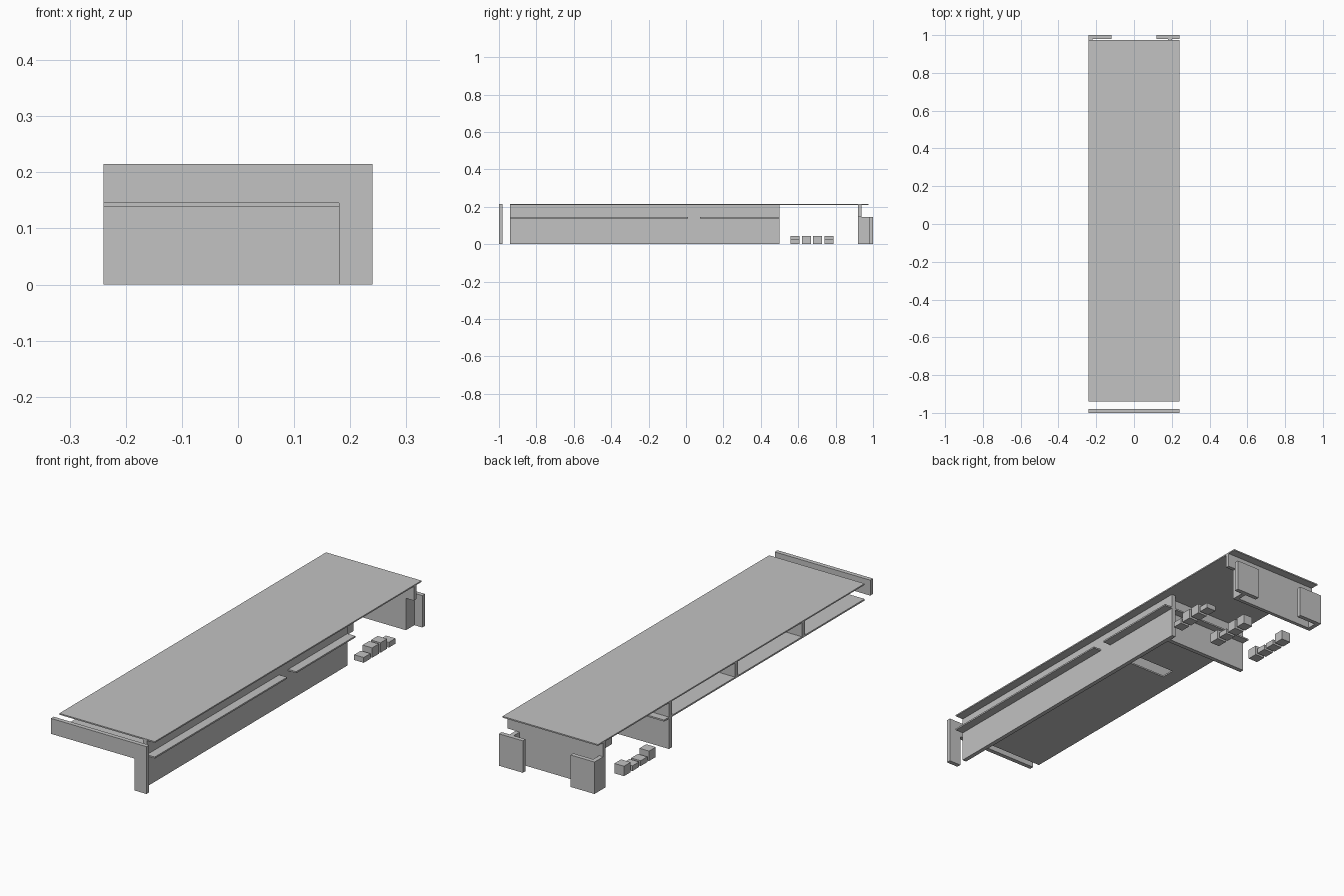
import bpy

cube = bpy.data.objects.get("Cube")
if cube:
    bpy.data.objects.remove(cube, do_unlink=True)

# One plain grey for the whole massing model
grey = bpy.data.materials.new("plain_grey")
grey.use_nodes = True
colour = (0.54, 0.54, 0.54, 1)
grey.diffuse_color = colour
grey.node_tree.nodes["Principled BSDF"].inputs["Base Color"].default_value = colour


def boxes(name, *spans):
    """Object made of boxes, each given as (x0, x1, y0, y1, z0, z1)."""
    verts, faces = [], []
    for x0, x1, y0, y1, z0, z1 in spans:
        n = len(verts)
        verts += [(x, y, z) for z in (z0, z1)
                  for x, y in ((x0, y0), (x1, y0), (x1, y1), (x0, y1))]
        faces += [(n + 3, n + 2, n + 1, n), (n + 4, n + 5, n + 6, n + 7)]
        for i in range(4):
            j = (i + 1) % 4
            faces.append((n + i, n + j, n + j + 4, n + i + 4))
    mesh = bpy.data.meshes.new(name)
    mesh.from_pydata(verts, [], faces)
    mesh.materials.append(grey)
    obj = bpy.data.objects.new(name, mesh)
    bpy.context.collection.objects.link(obj)
    return obj


W = 0.24         # half width
TOP = 0.215      # roof top
UNDER = 0.209    # roof underside
DECK = 0.145     # upper floor top
DECK_LOW = 0.138
WALL = 0.2       # outer face of the long wall
INNER = 0.18     # inner face of the long wall
FRONT, END = -0.94, 0.5

# Roof and upper floor, which has a slot open to the left edge
boxes("roof", (-W, W, FRONT, 0.975, UNDER, TOP))
boxes("upper_floor_front", (-W, W, FRONT, 0.01, DECK_LOW, DECK))
boxes("upper_floor_back", (-W, W, 0.075, END, DECK_LOW, DECK))
boxes("upper_floor_link", (-W, -0.16, 0.01, 0.075, DECK_LOW, DECK))

# Long wall and cross walls
boxes("long_wall", (INNER, WALL, FRONT, END, 0, UNDER))
for i, y in enumerate((-0.51, -0.03)):
    boxes(f"upper_cross_wall_{i + 1}", (-W, INNER, y, y + 0.02, DECK, UNDER))
boxes("full_cross_wall", (-W, INNER, 0.445, 0.465, 0, UNDER))

# Front screen: a band with one leg
boxes("front_screen", (-W, W, -1, -0.98, DECK, TOP),
      (INNER, W, -1, -0.98, 0, DECK))

# Back wall, with return walls and end panels
boxes("back_wall", (-W, W, 0.92, 0.937, DECK, UNDER),
      (-W, WALL, 0.92, 0.937, 0, DECK))
for side, x in (("right", -W), ("left", INNER)):
    boxes(f"{side}_return_wall", (x, x + 0.02, 0.937, 0.98, 0, DECK))
for side, x in (("right", -W), ("left", 0.12)):
    boxes(f"{side}_end_panel", (x, x + 0.12, 0.98, 1, 0, DECK))

# Three rows of low blocks, some half height
LOW, TALL = 0.024, 0.045
rows = (("right", -W, (TALL, LOW, LOW, TALL)),
        ("middle", -0.02, (TALL, LOW, TALL, TALL)),
        ("left", 0.192, (LOW, TALL, TALL, LOW)))
for side, x, heights in rows:
    boxes(f"{side}_block_row",
          *[(x, x + 0.048, 0.56 + i * 0.06, 0.608 + i * 0.06, 0, h)
            for i, h in enumerate(heights)])
